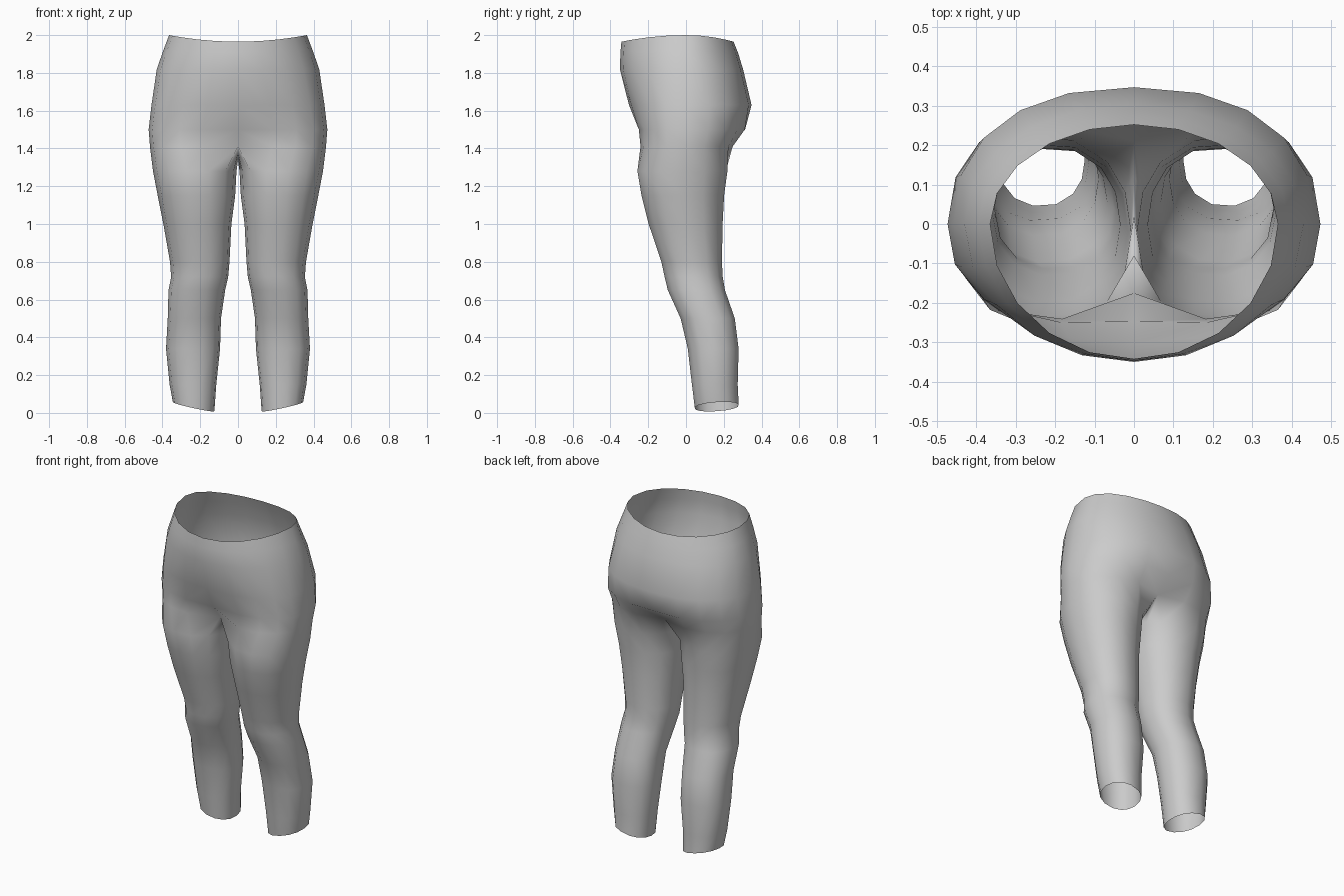
import bpy, bmesh, math

if "Cube" in bpy.data.objects:
    bpy.data.objects.remove(bpy.data.objects["Cube"])

N = 10   # segments around the outer side of each half ring
INNER = 3  # extra points on the inner thigh


def sup(v, n):
    return math.copysign(abs(v) ** (2 / n), v)


# Hip rings: z, half width, front y, back y, squareness front/back, centre dent front/back, z drop
HIPS = [
    (2.00, .365, -.342, .252, 2.0, 2.0, 0, 0, .035),
    (1.92, .395, -.347, .275, 2.0, 2.0, 0, 0, .012),
    (1.82, .430, -.350, .302, 2.0, 2.1, 0, 0, 0),
    (1.63, .458, -.302, .347, 2.3, 2.3, 0, 0, 0),
    (1.50, .473, -.262, .328, 2.5, 2.3, .015, .015, 0),
    (1.41, .466, -.265, .270, 2.5, 2.3, .09, .06, 0),
]

# Leg rings: z, inner x, outer x, front y, back y
LEG = [
    (1.28, .008, .450, -.260, .222),
    (1.15, .015, .425, -.238, .204),
    (1.00, .035, .395, -.200, .196),
    (0.80, .045, .360, -.132, .192),
    (0.72, .052, .354, -.115, .196),
    (0.65, .068, .368, -.098, .208),
    (0.50, .090, .372, -.030, .260),
    (0.34, .095, .381, .008, .280),
    (0.15, .115, .362, .030, .275),
    (0.033, .125, .345, .045, .280),
]

bm = bmesh.new()


def hip_ring(z, w, yf, yb, nf, nb, df, db, drop):
    ring = []
    for i in range(N + 1):
        a = math.radians(-90 + 180 * i / N)
        front = math.sin(a) < 0
        n = nf if front else nb
        x = 0 if i in (0, N) else w * sup(math.cos(a), n)
        s = sup(math.sin(a), n)
        fall = max(0, 1 - x / .3) ** 2
        y = -yf * s + df * fall if front else yb * s - db * fall
        ring.append(bm.verts.new((x, y, z - drop * s * s)))
    return ring


def leg_ring(z, x0, x1, yf, yb, hem):
    angles = [-135 + 270 * i / N for i in range(N + 1)]
    angles += [135 + 90 * (k + 1) / (INNER + 1) for k in range(INNER)]
    ring = []
    for d in angles:
        c, s = sup(math.cos(math.radians(d)), 2.2), sup(math.sin(math.radians(d)), 2.2)
        tilt = hem * (.024 * c + .008 * s)
        ring.append(bm.verts.new(((x0 + x1) / 2 + c * (x1 - x0) / 2,
                                  (yf + yb) / 2 + s * (yb - yf) / 2, z + tilt)))
    return ring


def bridge(a, b, closed):
    m = len(a)
    for i in range(m if closed else m - 1):
        j = (i + 1) % m
        bm.faces.new((a[i], b[i], b[j], a[j]))


# Hips
prev = hip_ring(*HIPS[0])
for row in HIPS[1:]:
    cur = hip_ring(*row)
    bridge(prev, cur, False)
    prev = cur

# Crotch seam closes the hip ring into a leg opening
prev = prev + [bm.verts.new(p) for p in ((0, .12, 1.355), (0, .02, 1.335), (0, -.08, 1.375))]

# Leg down to the open hem
for row in LEG:
    cur = leg_ring(*row, 1 if row is LEG[-1] else 0)
    bridge(prev, cur, True)
    prev = cur

bmesh.ops.recalc_face_normals(bm, faces=bm.faces)
# Make sure the cloth faces outwards
bm.faces.ensure_lookup_table()
side = max(bm.faces, key=lambda f: f.calc_center_median().x)
if side.normal.x < 0:
    bmesh.ops.reverse_faces(bm, faces=bm.faces)

mesh = bpy.data.meshes.new("trousers")
bm.to_mesh(mesh)
bm.free()
obj = bpy.data.objects.new("trousers", mesh)
bpy.context.collection.objects.link(obj)
bpy.context.view_layer.objects.active = obj
obj.select_set(True)
bpy.ops.object.shade_smooth_by_angle(angle=math.radians(70))

# Other half
mirror = obj.modifiers.new("mirror", 'MIRROR')
mirror.use_axis[0] = True
mirror.merge_threshold = .001
